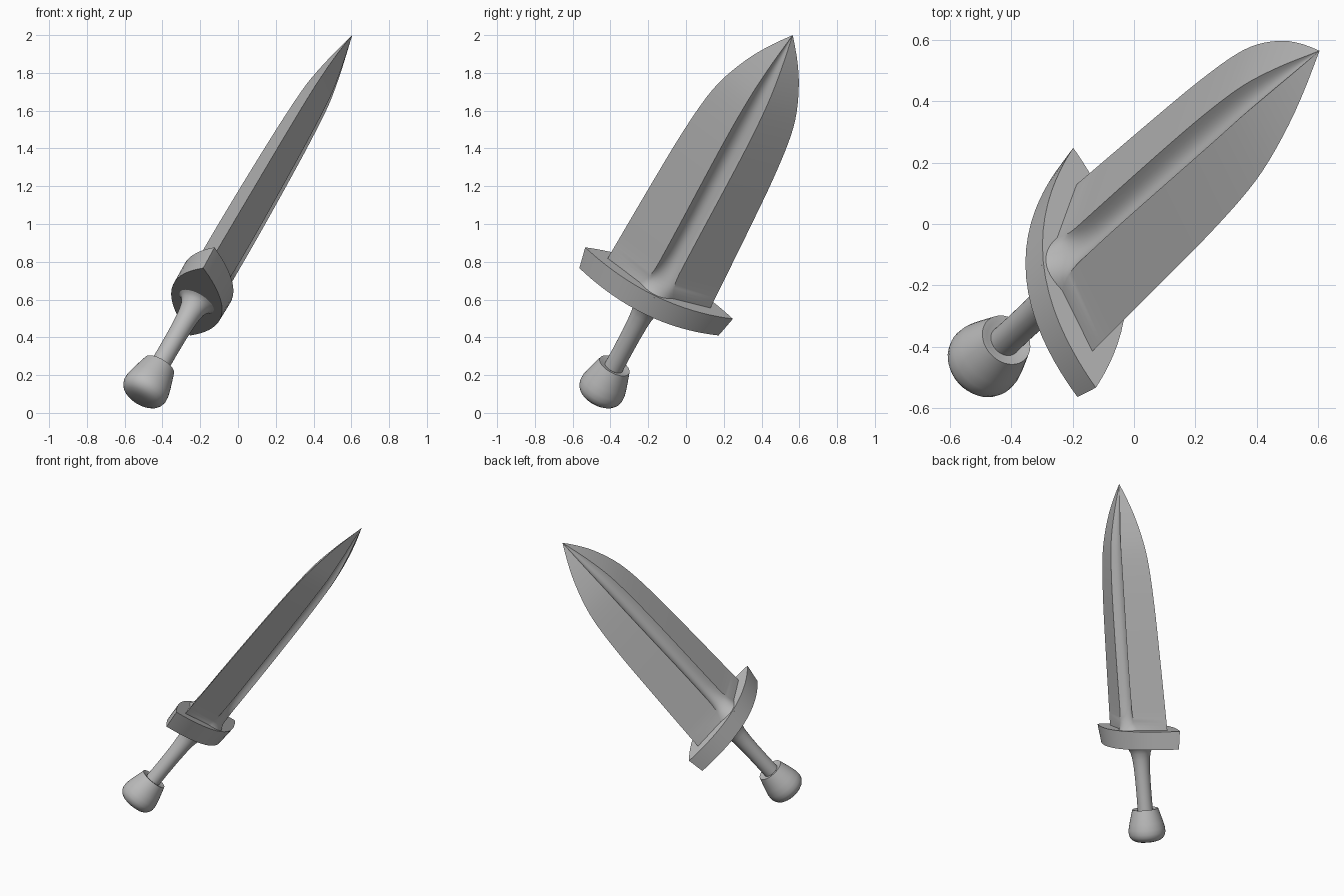
import bpy, bmesh, math
from mathutils import Vector, Matrix

cube = bpy.data.objects.get("Cube")
if cube:
    bpy.data.objects.remove(cube, do_unlink=True)

# Plain grey material
grey = bpy.data.materials.new("plain grey")
grey.use_nodes = True
colour = (0.5, 0.5, 0.5, 1)
grey.diffuse_color = colour
grey.node_tree.nodes["Principled BSDF"].inputs["Base Color"].default_value = colour

# Dagger frame: x across the guard, y through the blade, z from pommel to tip (tip at 0)
along = Vector((0.457, 0.422, 0.783)).normalized()
across = Vector((-0.086, 0.896, -0.436))
across = (across - along * across.dot(along)).normalized()
through = along.cross(across)
FRAME = Matrix.Translation((0.605, 0.565, 2.0)) @ Matrix((across, through, along)).transposed().to_4x4()


def loft(name, rings, angle):
    """Skin a stack of closed rings with capped ends."""
    bm = bmesh.new()
    loops = [[bm.verts.new(FRAME @ Vector(p)) for p in ring] for ring in rings]
    n = len(loops[0])
    for lower, upper in zip(loops, loops[1:]):
        for i in range(n):
            j = (i + 1) % n
            bm.faces.new((lower[i], lower[j], upper[j], upper[i]))
    bm.faces.new(loops[0][::-1])
    bm.faces.new(loops[-1])
    bmesh.ops.remove_doubles(bm, verts=bm.verts, dist=1e-5)
    bmesh.ops.recalc_face_normals(bm, faces=bm.faces)
    mesh = bpy.data.meshes.new(name)
    bm.to_mesh(mesh)
    bm.free()
    mesh.materials.append(grey)
    obj = bpy.data.objects.new(name, mesh)
    bpy.context.collection.objects.link(obj)
    bpy.ops.object.select_all(action='DESELECT')
    obj.select_set(True)
    bpy.context.view_layer.objects.active = obj
    bpy.ops.object.shade_smooth_by_angle(angle=math.radians(angle))
    return obj


def curve(points, s):
    """Smooth monotone-ish interpolation through (s, value) pairs."""
    def slope(k):
        a, b = points[max(k - 1, 0)], points[min(k + 1, len(points) - 1)]
        return (b[1] - a[1]) / (b[0] - a[0])
    for k in range(len(points) - 1):
        (s0, v0), (s1, v1) = points[k], points[k + 1]
        if s <= s1:
            h = s1 - s0
            t = (s - s0) / h
            return ((2*t**3 - 3*t*t + 1) * v0 + (t**3 - 2*t*t + t) * h * slope(k)
                    + (3*t*t - 2*t**3) * v1 + (t**3 - t*t) * h * slope(k + 1))
    return points[-1][1]


def turned(name, profile, angle, sides=40):
    """Round part from (distance below tip, radius) pairs."""
    rings = [[(r * math.cos(2 * math.pi * i / sides), r * math.sin(2 * math.pi * i / sides), -s)
              for i in range(sides)] for s, r in profile]
    return loft(name, rings, angle)


# Blade: sharp edges, flat bevels and a hollow groove that sweeps up into the guard
half_width = [(0, 0), (0.1, 0.07), (0.227, 0.143), (0.4, 0.212), (0.55, 0.246),
              (0.8, 0.27), (1.1, 0.284), (1.7, 0.304)]
groove_half = [(0, 0), (0.2, 0.03), (0.4, 0.05), (0.7, 0.06), (1.5, 0.062), (1.6, 0.07), (1.7, 0.105)]
ridge_height = [(0, 0), (0.25, 0.05), (0.45, 0.076), (1.0, 0.095), (1.6, 0.1), (1.7, 0.088)]
groove_floor = [(0, 0), (0.25, 0.03), (0.45, 0.046), (1.0, 0.058), (1.4, 0.062),
                (1.52, 0.071), (1.6, 0.092), (1.65, 0.122), (1.7, 0.16)]


def blade_section(s):
    w, c, r, g = (curve(t, s) for t in (half_width, groove_half, ridge_height, groove_floor))
    face = [(c * k / 6, g + (r - g) * (k / 6) ** 2) for k in range(6, -7, -1)]
    return ([(w, 0, -s)] + [(x, y, -s) for x, y in face]
            + [(-w, 0, -s)] + [(-x, -y, -s) for x, y in face])


stations = [0.0005] + [0.05 * i for i in range(1, 30)] + [1.45 + 0.02 * i for i in range(1, 13)]
loft("blade", [blade_section(s) for s in stations], 22)

# Guard: pointed lens in plan, slightly wider towards the blade
def lens(half_length, depth, s, steps=24):
    xs = [math.cos(math.pi * i / steps) for i in range(steps)]
    return [(sign * half_length * x, sign * depth * (1 - x * x), -s) for sign in (1, -1) for x in xs]


loft("guard", [lens(0.411, 0.15, 1.803), lens(0.436, 0.152, 1.677)], 30)

# Handle: slim grip that flares under the guard
turned("handle", [(2.27, 0.052), (2.15, 0.051), (2.03, 0.052), (1.95, 0.055), (1.89, 0.060),
                  (1.85, 0.068), (1.825, 0.079), (1.808, 0.093), (1.798, 0.112)], 40)

# Pommel: flat-topped knob, broad and rounded at the end
turned("pommel", [(2.462, 0.04), (2.459, 0.065), (2.452, 0.088), (2.44, 0.106), (2.422, 0.119),
                  (2.40, 0.125), (2.37, 0.124), (2.33, 0.115), (2.28, 0.101), (2.235, 0.088),
                  (2.238, 0.07), (2.245, 0.05)], 40)
